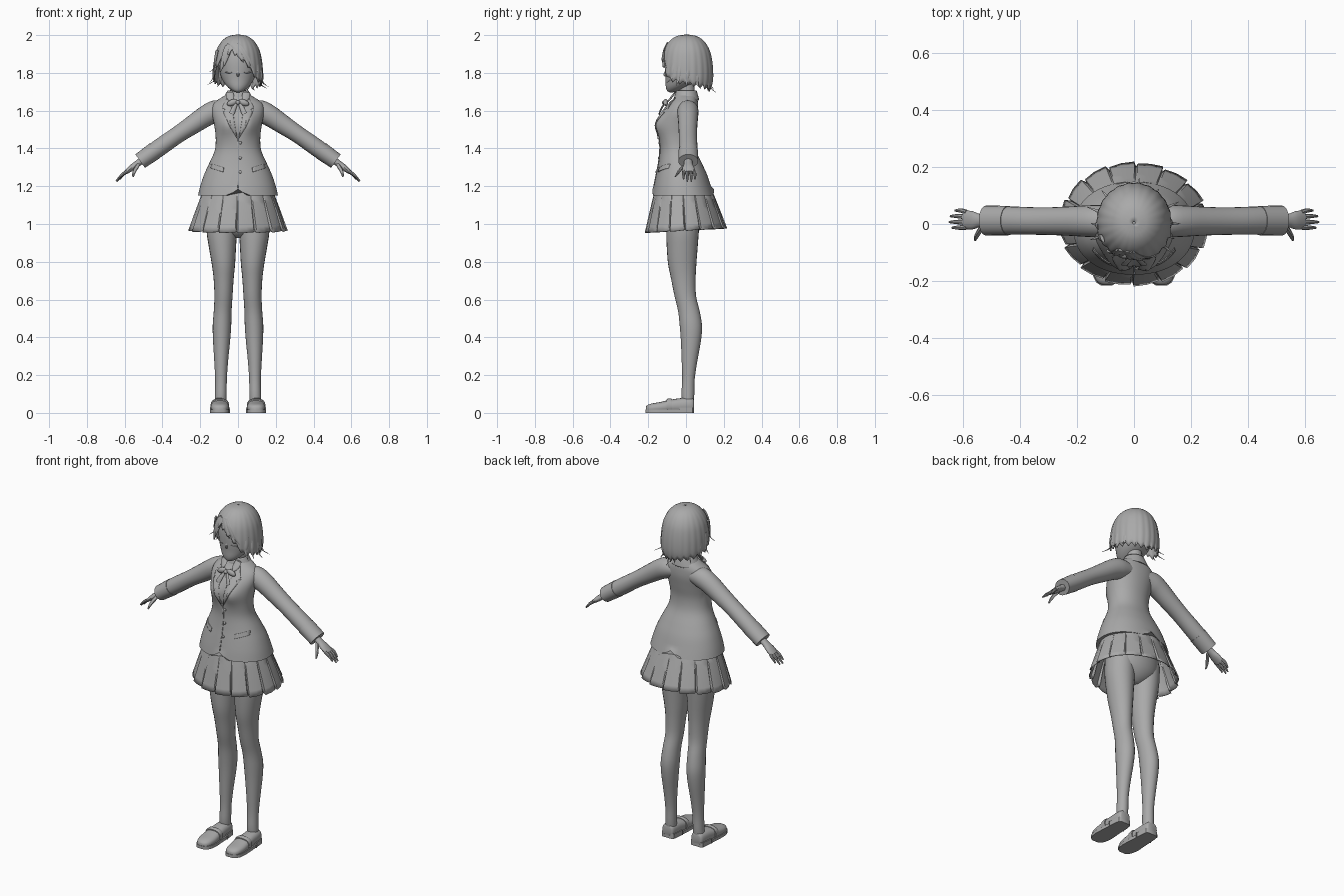
import bpy, bmesh, math
from mathutils import Vector

if "Cube" in bpy.data.objects:
    bpy.data.objects.remove(bpy.data.objects["Cube"])

grey = bpy.data.materials.new("plain_grey")
grey.diffuse_color = (0.4, 0.4, 0.4, 1)
grey.use_nodes = True
grey.node_tree.nodes["Principled BSDF"].inputs["Base Color"].default_value = grey.diffuse_color
X, Y, Z = Vector((1, 0, 0)), Vector((0, 1, 0)), Vector((0, 0, 1))


def finish(name, bm, thick=0, angle=40):
    bmesh.ops.recalc_face_normals(bm, faces=bm.faces)
    me = bpy.data.meshes.new(name)
    bm.to_mesh(me)
    bm.free()
    ob = bpy.data.objects.new(name, me)
    bpy.context.collection.objects.link(ob)
    me.materials.append(grey)
    if thick:
        m = ob.modifiers.new("thickness", 'SOLIDIFY')
        m.thickness, m.offset = thick, 0
    bpy.ops.object.select_all(action='DESELECT')
    ob.select_set(True)
    bpy.context.view_layer.objects.active = ob
    bpy.ops.object.shade_smooth_by_angle(angle=math.radians(angle))
    return ob


def dense(rows, sub):
    """Catmull-Rom interpolation of key rows."""
    out, n = [], len(rows)
    for i in range(n - 1):
        a, b, c, d = (rows[max(i - 1, 0)], rows[i], rows[i + 1], rows[min(i + 2, n - 1)])
        for k in range(sub):
            t = k / sub
            out.append([0.5 * (2 * q + (r - p) * t + (2 * p - 5 * q + 4 * r - s) * t * t
                               + (3 * q - p - 3 * r + s) * t ** 3) for p, q, r, s in zip(a, b, c, d)])
    return out + [list(rows[-1])]


def grid(name, rings, caps=True, thick=0, angle=40):
    """Skin a stack of closed rings of points."""
    bm = bmesh.new()
    vs = [[bm.verts.new(p) for p in r] for r in rings]
    n = len(vs[0])
    for a, b in zip(vs, vs[1:]):
        for i in range(n):
            bm.faces.new((a[i], a[(i + 1) % n], b[(i + 1) % n], b[i]))
    if caps:
        bm.faces.new(vs[0])
        bm.faces.new(vs[-1])
    return finish(name, bm, thick, angle)


def loft(name, rows, v=Y, n=20, sub=3, fn=None, caps=True, power=1, thick=0):
    """Rows are x, y, z, half width, half depth along v."""
    rows = dense(rows, sub)
    rings = []
    for i, r in enumerate(rows):
        t = Vector(rows[min(i + 1, len(rows) - 1)][:3]) - Vector(rows[max(i - 1, 0)][:3])
        u = v.cross(t).normalized()
        ring = []
        for k in range(n):
            a = math.tau * k / n
            c, s = math.cos(a), math.sin(a)
            c, s = math.copysign(abs(c) ** power, c), math.copysign(abs(s) ** power, s)
            p = Vector(r[:3]) + u * c * r[3] + v * s * r[4]
            ring.append(fn(p) if fn else p)
        rings.append(ring)
    return grid(name, rings, caps, thick)


# Jacket body: z, front y, back y, half width
body = [(z, (f + b) / 2, w, (b - f) / 2) for z, f, b, w in (
    (1.15, -.178, .148, .212), (1.20, -.17, .132, .2), (1.26, -.158, .112, .18), (1.32, -.146, .085, .153),
    (1.39, -.138, .053, .123), (1.46, -.142, .045, .118), (1.53, -.142, .055, .127),
    (1.59, -.122, .064, .138), (1.635, -.09, .064, .132), (1.665, -.066, .06, .095), (1.685, -.055, .055, .06))]


def bust(p):
    if p.y < 0:
        p.y -= .024 * math.exp(-((abs(p.x) - .058) / .042) ** 2 - ((p.z - 1.525) / .055) ** 2)
    return p


def shape(p):
    p = bust(p)
    if p.z < 1.2:   # cutaway front and tail vent
        p.z += .035 * (1.2 - p.z) / .05 * max(0, 1 - abs(p.x) / .05)
    return p


loft("jacket", [(0, c, z, w, d) for z, c, w, d in body], n=64, sub=4, fn=shape, power=.93)
fine = dense(body, 4)


def front(x, z):
    r = min(fine, key=lambda q: abs(q[0] - z))
    j = min(max(fine.index(r) - (r[0] > z), 0), len(fine) - 2)
    a, b = fine[j], fine[j + 1]
    t = min(max((z - a[0]) / (b[0] - a[0]), 0), 1)
    c, w, d = (a[k] + (b[k] - a[k]) * t for k in (1, 2, 3))
    return bust(Vector((x, c - d * math.sqrt(max(0, 1 - (x / w) ** 2)), z))).y


def plate(name, pts, off=.004, thick=.006):
    """Thin panel wrapped on the jacket front."""
    bm = bmesh.new()
    bm.faces.new([bm.verts.new((x, 0, z)) for x, z in pts])
    bmesh.ops.triangulate(bm, faces=bm.faces)
    bmesh.ops.subdivide_edges(bm, edges=bm.edges, cuts=5, use_grid_fill=True)
    for v in bm.verts:
        v.co.y = front(v.co.x, v.co.z) - off
    return finish(name, bm, thick)


def ball(name, loc, size, rot=0):
    bm = bmesh.new()
    bmesh.ops.create_uvsphere(bm, u_segments=16, v_segments=10, radius=1)
    for v in bm.verts:
        p = Vector((v.co.x * size[0], v.co.y * size[1], v.co.z * size[2]))
        c, s = math.cos(rot), math.sin(rot)
        v.co = Vector(loc) + Vector((p.x * c - p.z * s, p.y, p.x * s + p.z * c))
    return finish(name, bm)


# Jacket trim: front seam, buttons
plate("front_seam", [(-.002, 1.19), (.003, 1.19), (.003, 1.45), (-.002, 1.45)], .001, .004)
for z in (1.43, 1.35, 1.275):
    ball("button", (.012, front(.012, z) - .002, z), (.008, .005, .008))

# Pleated skirt: sawtooth folds deepen toward the hem
rings = []
for k in range(9):
    t = k / 8
    z, w, d, c = 1.21 - .24 * t, .165 + .083 * t ** .85, .135 + .07 * t ** .85, -.016 + .016 * t
    ring = []
    for i in range(16):
        for f, h in ((0, 1), (.45, .75), (.86, .35), (.93, -.5)):
            a = math.tau * (i + f) / 16
            m = 1 + .055 * h * t
            ring.append(Vector((w * m * math.cos(a), c + d * m * math.sin(a),
                                z + t * .012 * math.sin(a) - .006 * t * h)))
    rings.append(ring)
grid("skirt", rings, caps=False, thick=.005, angle=30)
loft("hips", [(0, -.012, .925, .03, .035), (0, -.012, .95, .09, .07), (0, -.01, 1.0, .15, .098),
              (0, -.01, 1.08, .16, .11), (0, -.012, 1.18, .15, .11)], n=28)

# Head with narrow chin, then neck and collar
loft("head", [(0, -.078, 1.697, .008, .008), (0, -.07, 1.705, .028, .03), (0, -.047, 1.728, .058, .06),
              (0, -.018, 1.765, .084, .09), (0, -.006, 1.81, .098, .105), (0, -.002, 1.87, .104, .108),
              (0, 0, 1.93, .09, .095), (0, 0, 1.965, .05, .055), (0, 0, 1.975, .01, .01)], n=32)
loft("neck", [(0, .01, 1.64, .05, .05), (0, .006, 1.69, .042, .042), (0, 0, 1.77, .04, .042)])
loft("shirt_collar", [(0, .002, 1.655, .083, .064), (0, .002, 1.68, .066, .058), (0, .002, 1.705, .052, .05)],
     n=28, caps=False, thick=.008)
loft("nose", [(0, -.104, 1.815, .005, .004), (0, -.111, 1.79, .007, .009), (0, -.106, 1.78, .005, .004)], n=8)
loft("mouth", [(x, -.098 + x * x * 6, 1.745 + x * x * 8, .0025, .003) for x in (-.022, -.011, 0, .011, .022)], n=6)

# Hair shell: hem height depends on the angle from the parting
prof = dense([(2.0, .004), (1.992, .05), (1.965, .088), (1.92, .115), (1.865, .128), (1.81, .133),
              (1.76, .132), (1.72, .122), (1.68, .105)], 6)
hem_keys = ((0, 1.905), (.35, 1.875), (.7, 1.835), (.95, 1.79), (1.15, 1.755), (1.7, 1.735), (3.6, 1.695))


def radius(z):
    for a, b in zip(prof, prof[1:]):
        if b[0] <= z <= a[0]:
            return a[1] + (b[1] - a[1]) * (a[0] - z) / (a[0] - b[0])
    return prof[-1][1]


def hem(a):
    d = abs(a + .3)
    for (p, q), (r, s) in zip(hem_keys, hem_keys[1:]):
        if p <= d <= r:
            return q + (s - q) * (d - p) / (r - p)
    return 1.70


N = 132
rings = []
for k in range(19):
    s = 1 - (1 - k / 18) ** 1.0
    ring = []
    for i in range(N):
        a = -math.pi + math.tau * i / N
        jag = abs((i % 6) - 3) / 3
        low = hem(a) + .022 * jag
        z = 2.0 - (2.0 - low) * (s ** 1.7)
        r = radius(z) * (1 + (.025 * (1 - jag) - .012) * s)
        ring.append(Vector((.96 * r * math.sin(a), .004 - 1.03 * r * math.cos(a), z)))
    rings.append(ring)
grid("hair", rings, caps=False, thick=.006, angle=50)

# Loose hair locks curling outward around the hem
for i, a in enumerate((-2.9, -2.3, -1.85, -1.5, -1.15, 1.0, 1.3, 1.65, 2.1, 2.6, 3.1)):
    d = Vector((math.sin(a), -math.cos(a), 0))
    z0 = hem(a)
    side = d.cross(Z)
    flare = .15 + .012 * (i % 3)
    pts = [d * r + Z * z for r, z in ((.122, z0 + .11), (.131, z0 + .055), (.132, z0 + .02), (flare, z0 - .004))]
    loft("hair_lock", [(*(p + side * .004 * j), .006 * (1 - j / 3.3), .016 * (1 - j / 3.2))
                       for j, p in enumerate(pts)], v=side, n=8)
# Swept fringe locks
for x0, z0, x1, z1 in ((-.03, 1.95, .03, 1.855), (-.02, 1.95, .065, 1.835), (-.01, 1.95, .092, 1.80),
                       (-.04, 1.95, -.075, 1.835), (-.05, 1.94, -.095, 1.80)):
    rows = []
    for j in range(5):
        t = j / 4
        x, z = x0 + (x1 - x0) * t ** .8, z0 + (z1 - z0) * t
        r = radius(z) + .002
        rows.append((x, .004 - 1.02 * math.sqrt(max(r * r - x * x * 1.08, 0)), z,
                     .018 * (1 - .9 * t ** 2), .006 * (1 - .7 * t)))
    loft("fringe_lock", rows, n=8)

for s in (1, -1):
    # Closed eyes and brows
    for nm, z0, bend, th in (("eyelid", 1.80, 14, .0035), ("eyebrow", 1.85, -8, .002)):
        loft(nm, [(s * (.046 + x), -.108 + (.046 + x) ** 2 * 5.5, z0 + bend * x * x, .003, th)
                  for x in (-.022, -.011, 0, .011, .022)], v=Y, n=6)
    # Lapel, inner vest edge and pocket flap
    plate("lapel", [(s * x, z) for x, z in ((.055, 1.668), (.085, 1.615), (.068, 1.605), (.076, 1.588),
                                            (.04, 1.51), (.003, 1.45), (.018, 1.52), (.03, 1.6))], .005)
    plate("pocket_flap", [(s * x, z) for x, z in ((.075, 1.298), (.14, 1.318), (.143, 1.295), (.078, 1.275))])
    # Bow loops and tails
    ball("bow_loop", (s * .03, -.108, 1.643), (.03, .013, .016), s * -.35)
    loft("bow_tail", [(s * .006, -.112, 1.64, .006, .004), (s * .022, -.13, 1.612, .012, .005),
                      (s * .034, -.142, 1.583, .014, .004)], n=8)
    # Pointed collar tip
    loft("collar_tip", [(s * .045, -.058, 1.698, .018, .006), (s * .04, -.078, 1.67, .02, .006),
                        (s * .034, -.1, 1.645, .004, .004)], n=8)
    # Sleeve and cuff
    loft("sleeve", [(s * x, y, z, a, b) for x, y, z, a, b in (
        (.06, .008, 1.605, .045, .05), (.115, .01, 1.598, .058, .056), (.165, .01, 1.575, .056, .055),
        (.23, .01, 1.532, .051, .051), (.32, .01, 1.472, .045, .048), (.42, .012, 1.402, .046, .049),
        (.515, .012, 1.335, .041, .05))], n=24)
    loft("cuff_band", [(s * .44, .012, 1.388, .0475, .0515), (s * .518, .012, 1.333, .0435, .0525)], n=24, sub=1)
    # Hand, fingers and thumb
    loft("hand", [(s * .49, .012, 1.35, .02, .023), (s * .535, .012, 1.318, .017, .022),
                  (s * .565, .013, 1.296, .016, .032), (s * .595, .015, 1.272, .011, .032)], n=16)
    for y, tip, drop in ((.041, .625, 1.238), (.024, .642, 1.226), (.006, .646, 1.226), (-.011, .636, 1.238)):
        yt = y * 1.15
        loft("finger", [(s * .585, y, 1.28, .009, .009), (s * (.585 + tip) / 2, yt, (1.28 + drop) / 2 + .005, .008, .008),
                        (s * tip, yt, drop, .004, .004)], n=8)
    loft("thumb", [(s * .525, -.002, 1.318, .01, .01), (s * .543, -.028, 1.29, .01, .01),
                   (s * .552, -.044, 1.268, .008, .008), (s * .556, -.056, 1.25, .004, .004)], n=8)
    # Leg
    loft("leg", [(s * x, y, z, a, b) for x, y, z, a, b in (
        (.088, -.014, 1.06, .078, .088), (.086, -.018, .96, .08, .086), (.082, -.02, .88, .072, .082),
        (.077, -.02, .79, .062, .075), (.076, -.014, .71, .053, .065), (.077, -.004, .62, .048, .057),
        (.081, .015, .54, .047, .057), (.085, .026, .46, .049, .059), (.087, .026, .38, .045, .053),
        (.089, .019, .28, .037, .042), (.09, .013, .18, .031, .033), (.091, .01, .1, .031, .034),
        (.093, .01, .05, .03, .03))], n=24)
    # Loafer: upper, strap and sole
    shoe = [(.042, .026, .068), (.034, .036, .078), (0, .041, .08), (-.045, .043, .076), (-.09, .046, .068),
            (-.14, .049, .057), (-.18, .044, .05), (-.203, .032, .042), (-.213, .016, .032)]

    def flat(p):
        p.z = max(p.z, .008)
        return p
    loft("shoe", [(s * .096, y, h / 2, w, h / 2) for y, w, h in shoe], v=Z, n=20, fn=flat, power=.8)
    loft("shoe_strap", [(s * .096, y, .038, .0495, .036 + e) for y, e in ((-.075, 0), (-.082, .003),
                        (-.095, .002), (-.102, -.003))], v=Z, n=20, fn=flat, power=.8)
    out = [(w + .004, y) for y, w, h in shoe]
    out = out + [(-w, y) for w, y in reversed(out)]
    grid("shoe_sole", [[Vector((s * .096 + w, y * 1.01, z)) for w, y in out] for z in (0, .018)])
    grid("shoe_heel", [[Vector((s * .096 + w, max(y, -.035), z)) for w, y in out] for z in (0, .028)])

# Bow knot
ball("bow_knot", (0, -.115, 1.643), (.012, .012, .012))
